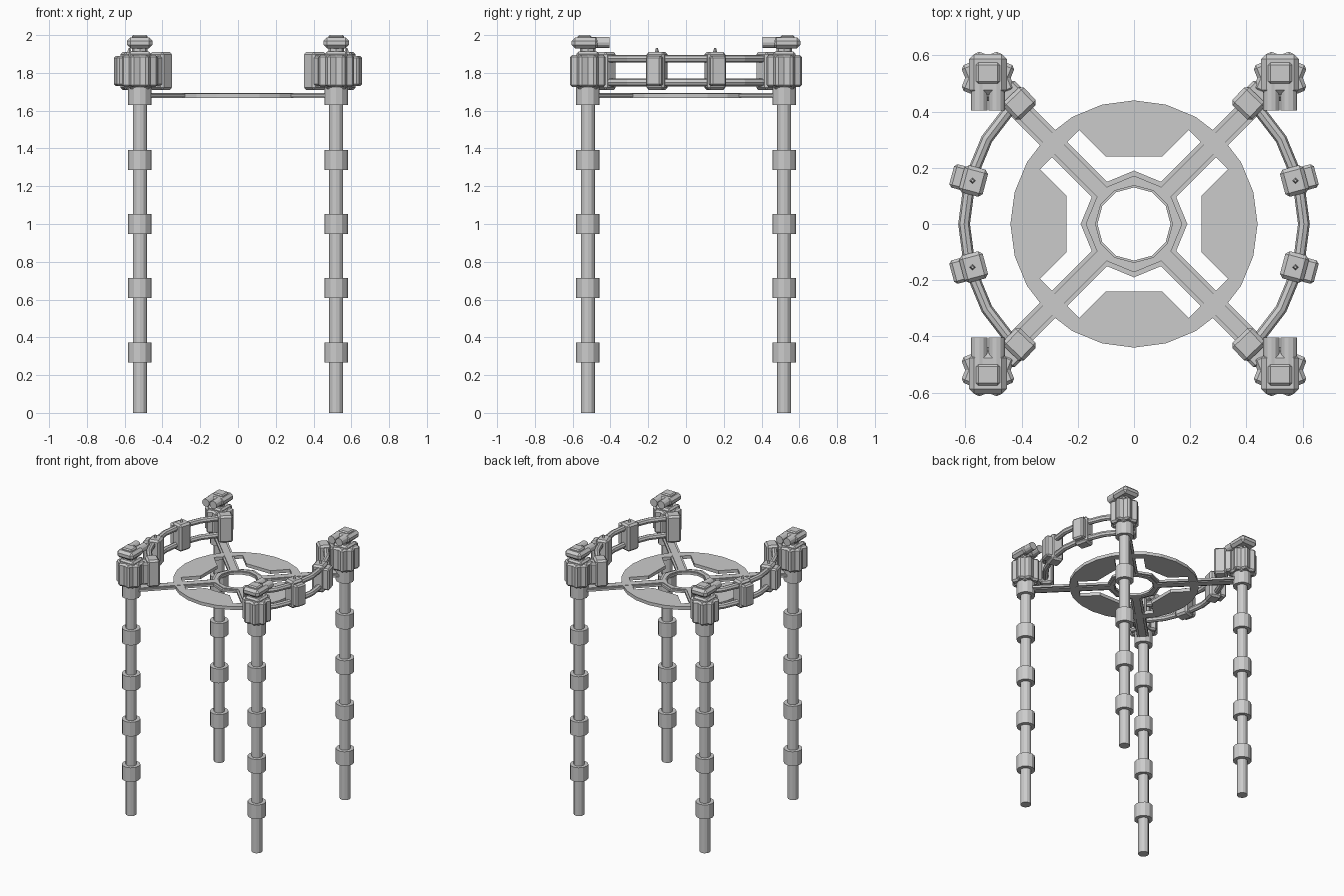
import bpy, bmesh
from math import pi, sin, cos, radians
from mathutils import Matrix, Vector

if "Cube" in bpy.data.objects:
    bpy.data.objects.remove(bpy.data.objects["Cube"])


def finish(name, bm):
    bmesh.ops.recalc_face_normals(bm, faces=bm.faces)
    me = bpy.data.meshes.new(name)
    bm.to_mesh(me)
    bm.free()
    ob = bpy.data.objects.new(name, me)
    bpy.context.collection.objects.link(ob)
    return ob


def cyl(bm, p0, p1, r, n=12, r2=None):
    p0, p1 = Vector(p0), Vector(p1)
    d = p1 - p0
    m = Matrix.Translation((p0 + p1) / 2) @ d.to_track_quat('Z', 'Y').to_matrix().to_4x4()
    bmesh.ops.create_cone(bm, cap_ends=True, segments=n, radius1=r,
                          radius2=r if r2 is None else r2, depth=d.length, matrix=m)


def box(bm, x, y, z, bev=0.0, m=Matrix()):
    """Chamfered box from (min, max) ranges, placed by matrix m."""
    t = bmesh.new()
    s = [b - a for a, b in (x, y, z)]
    c = [(a + b) / 2 for a, b in (x, y, z)]
    bmesh.ops.create_cube(t, size=1, matrix=m @ Matrix.Translation(c) @ Matrix.Diagonal((*s, 1)))
    if bev:
        bmesh.ops.bevel(t, geom=t.edges[:], offset=bev, segments=1, affect='EDGES')
    me = bpy.data.meshes.new("tmp")
    t.to_mesh(me)
    t.free()
    bm.from_mesh(me)
    bpy.data.meshes.remove(me)


def plate(name, outer, inner, z0, z1):
    """Flat plate with a hole, filled from two outlines and extruded."""
    bm = bmesh.new()
    for loop in (outer, inner):
        vs = [bm.verts.new((x, y, z0)) for x, y in loop]
        for a, b in zip(vs, vs[1:] + vs[:1]):
            bm.edges.new((a, b))
    bmesh.ops.triangle_fill(bm, use_beauty=True, use_dissolve=False, edges=bm.edges[:])
    ext = bmesh.ops.extrude_face_region(bm, geom=bm.faces[:])
    bmesh.ops.translate(bm, vec=(0, 0, z1 - z0),
                        verts=[g for g in ext['geom'] if isinstance(g, bmesh.types.BMVert)])
    return finish(name, bm)


def ngon(n, r):
    return [(r * cos(2 * pi * i / n), r * sin(2 * pi * i / n)) for i in range(n)]


def rot(deg):
    return Matrix.Rotation(radians(deg), 4, 'Z')


P = 0.52
for sx in (-1, 1):
    for sy in (-1, 1):
        side = ("left" if sx < 0 else "right") + ("_front" if sy < 0 else "_back")
        at = Matrix.Translation((sx * P, sy * P, 0))

        # leg post with collars
        bm = bmesh.new()
        x, y = sx * P, sy * P
        cyl(bm, (x, y, 0), (x, y, 1.75), 0.037)
        for z in (0.32, 0.66, 1.0, 1.34):
            cyl(bm, (x, y, z - 0.053), (x, y, z + 0.053), 0.063)
        cyl(bm, (x, y, 1.63), (x, y, 1.74), 0.063)
        finish("leg_" + side, bm)

        # head block of crossed chamfered boxes
        bm = bmesh.new()
        for a in (22, -22):
            box(bm, (-.075, .075), (-.075, .075), (1.725, 1.895), 0.012, at @ rot(a))
        box(bm, (-.06, .06), (-.06, .06), (1.715, 1.912), 0.012, at)
        finish("head_" + side, bm)

        # twin-barrel unit on top, facing the middle
        bm = bmesh.new()
        cyl(bm, (x, y, 1.90), (x, y, 1.95), 0.042, 8)
        box(bm, (-.067, .067), (-.06, .085), (1.93, 1.988), 0.018, at @ Matrix.Diagonal((1, sy, 1, 1)))
        box(bm, (-.042, .042), (-.02, .055), (1.975, 2.0), 0.008, at @ Matrix.Diagonal((1, sy, 1, 1)))
        for dx in (-.031, .031):
            cyl(bm, (x + dx, sy * 0.52, 1.962), (x + dx, sy * 0.405, 1.962), 0.029)
        finish("barrel_unit_" + side, bm)

# curved double rails with clamps
for sx, side in ((-1, "left"), (1, "right")):
    base = 0 if sx > 0 else 180
    bm = bmesh.new()
    n, R, r = 8, 0.605, 0.021
    for z in (1.75, 1.875):
        rings = []
        for a in range(-45, 46, 15):
            t = radians(base + a)
            rings.append([bm.verts.new(((R + r * cos(2 * pi * k / n)) * cos(t),
                                        (R + r * cos(2 * pi * k / n)) * sin(t),
                                        z + r * sin(2 * pi * k / n))) for k in range(n)])
        for A, B in zip(rings, rings[1:]):
            for k in range(n):
                bm.faces.new((A[k], A[(k + 1) % n], B[(k + 1) % n], B[k]))
        bm.faces.new(rings[0])
        bm.faces.new(rings[-1])
    finish("rail_" + side, bm)
    for i, a in enumerate((-46.5, -15, 15, 46.5)):
        bm = bmesh.new()
        m = rot(base + a)
        box(bm, (.548, .635), (-.05, .05), (1.71, 1.91), 0.013, m)
        box(bm, (.60, .672), (-.043, .043), (1.73, 1.89), 0.010, m)
        if abs(a) < 20:
            p = m @ Vector((.595, 0, 0))
            cyl(bm, (p.x, p.y, 1.90), (p.x, p.y, 1.932), 0.014, 4, 0.005)
        finish(f"rail_clamp_{side}_{i}", bm)

# large disc with cross-shaped opening
quad = [(.24, .10), (.335, .195), (.195, .335), (.10, .24)]
hole = []
for k in range(4):
    hole += [tuple((rot(90 * k) @ Vector((*q, 0))).xy) for q in quad]
plate("platform_disc", ngon(24, 0.44), hole, 1.668, 1.692)

# hub ring and diagonal spokes
plate("hub_ring", ngon(8, 0.19), ngon(12, 0.13), 1.672, 1.688)
plate("hub_rim", ngon(8, 0.172), ngon(12, 0.137), 1.666, 1.694)
bm = bmesh.new()
for a in (45, 135, 225, 315):
    box(bm, (.16, .70), (-.039, .039), (1.672, 1.688), 0, rot(a))
    box(bm, (.15, .70), (-.025, .025), (1.666, 1.694), 0, rot(a))
finish("spokes", bm)
